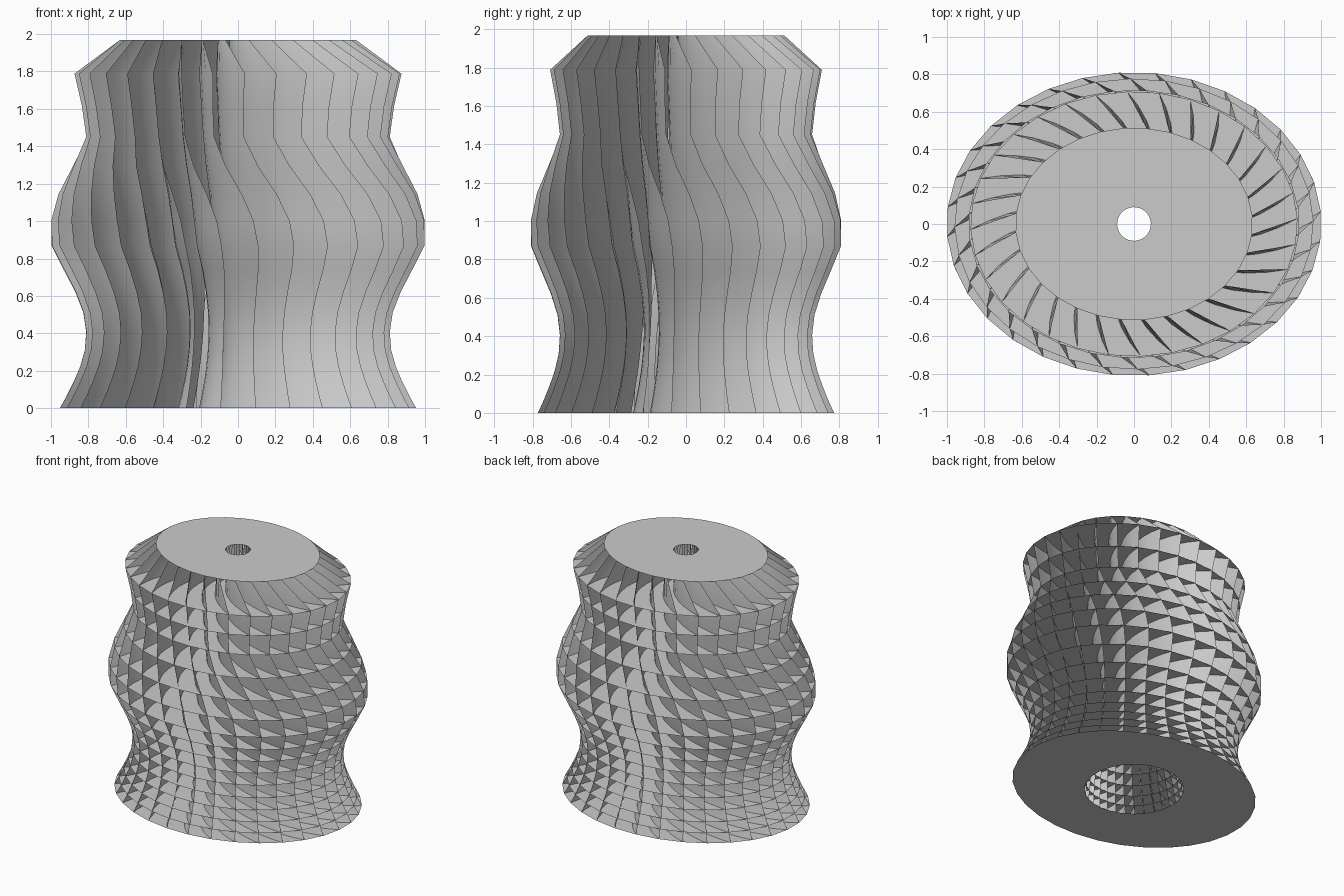
import bpy, bmesh
from math import sin, cos, pi, radians

cube = bpy.data.objects.get("Cube")
if cube:
    bpy.data.objects.remove(cube, do_unlink=True)

FINS = 32          # fins around the body
STEPS = 8          # segments from the inner edge to the outer edge
RATIO = 0.81       # depth of the oval relative to its width
SPIRAL = 0.72      # turn of each fin per unit of radius
HOLE_BOTTOM, HOLE_TOP = 0.36, 0.09

# Outer half width at each shelf, from the bottom up
WIDTHS = [0.957, 0.92, 0.883, 0.848, 0.823, 0.815, 0.83, 0.873, 0.935,
          1.0, 1.002, 0.96, 0.885, 0.812, 0.835, 0.875, 0.635]
# Turn of the outer fin edges at each shelf, in degrees
TURNS = [17, 17, 17, 17, 17, 17.2, 17.5, 17.8, 18,
         17.5, 16, 12.5, 7, 2.2, 2, 2.4, -6]
LEVELS = len(WIDTHS)
HEIGHTS = [0.0622 * i + 0.0038 * i * i for i in range(LEVELS)]

grey = bpy.data.materials.new("light_grey")
grey.use_nodes = True
grey.diffuse_color = (0.6, 0.6, 0.6, 1)
grey.node_tree.nodes["Principled BSDF"].inputs["Base Color"].default_value = (0.6, 0.6, 0.6, 1)


def point(level, fin, step):
    """Point on a spiral fin, between the round hole and the oval outline."""
    z, rx = HEIGHTS[level], WIDTHS[level]
    hole = HOLE_BOTTOM + (HOLE_TOP - HOLE_BOTTOM) * z / HEIGHTS[-1]
    t = step / STEPS
    a = hole + (rx - hole) * t
    b = hole + (rx * RATIO - hole) * t
    angle = 2 * pi * fin / FINS + radians(TURNS[level]) + SPIRAL * (a - rx)
    return a * cos(angle), b * sin(angle), z


def finish(bm, name, smooth):
    mesh = bpy.data.meshes.new(name)
    bm.to_mesh(mesh)
    bm.free()
    mesh.materials.append(grey)
    obj = bpy.data.objects.new(name, mesh)
    bpy.context.collection.objects.link(obj)
    for poly in mesh.polygons:
        poly.use_smooth = smooth
    return obj


# Upright swaying fins
bm = bmesh.new()
for fin in range(FINS):
    grid = [[bm.verts.new(point(l, fin, s)) for s in range(STEPS + 1)]
            for l in range(LEVELS)]
    for l in range(LEVELS - 1):
        for s in range(STEPS):
            bm.faces.new((grid[l][s], grid[l][s + 1],
                          grid[l + 1][s + 1], grid[l + 1][s]))
finish(bm, "swaying_fins", True)

# Flat oval shelves, each with a round hole
bm = bmesh.new()
for l in range(LEVELS):
    rings = [[bm.verts.new(point(l, f, s)) for s in range(STEPS + 1)]
             for f in range(FINS)]
    for f in range(FINS):
        here, there = rings[f], rings[(f + 1) % FINS]
        for s in range(STEPS):
            face = bm.faces.new((here[s], here[s + 1], there[s + 1], there[s]))
            face.normal_update()
            # The lowest shelf faces down, all others up
            if (face.normal.z > 0) == (l == 0):
                face.normal_flip()
finish(bm, "oval_shelves", False)
